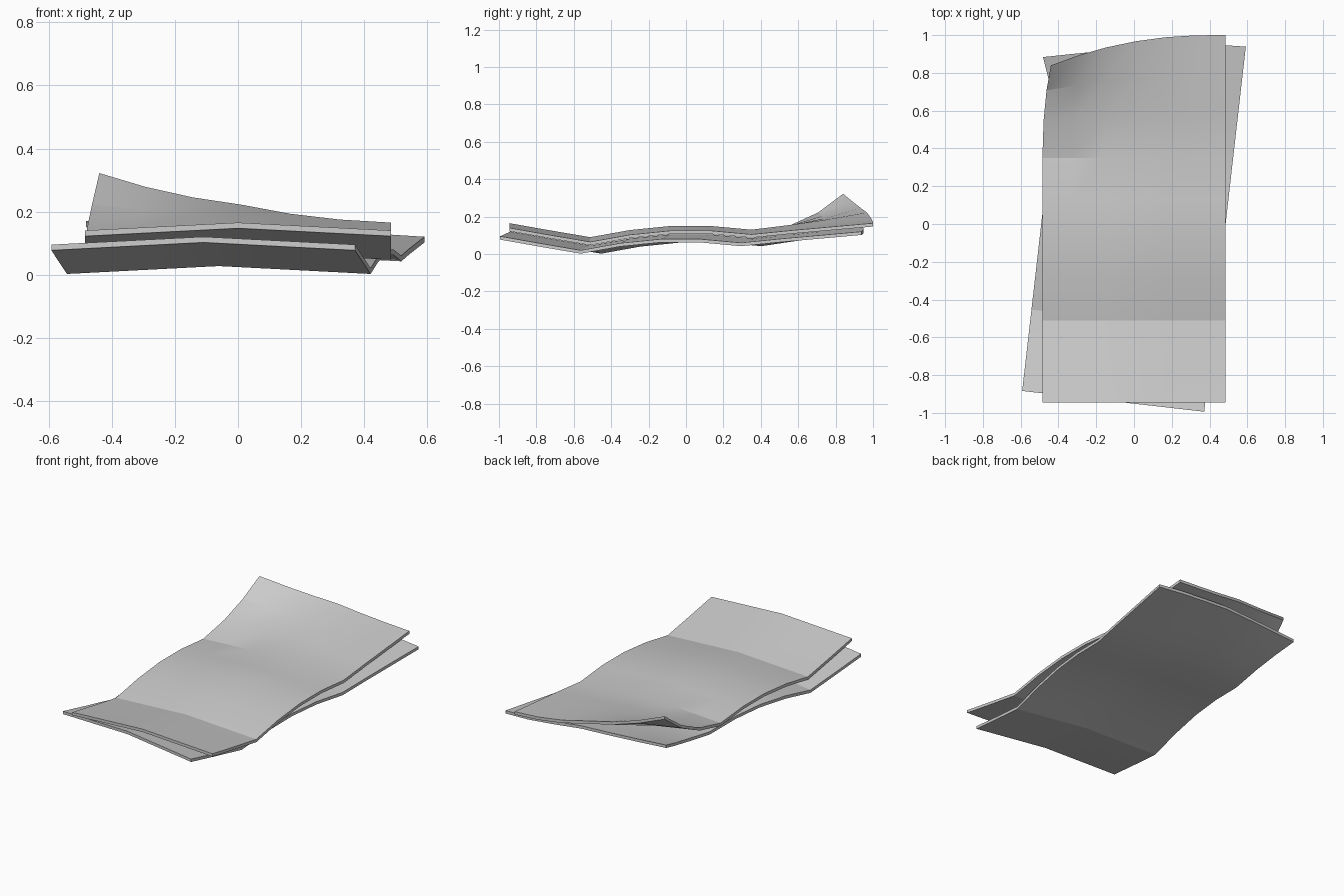
import bpy, bmesh, math
from mathutils import Matrix, Vector

if "Cube" in bpy.data.objects:
    bpy.data.objects.remove(bpy.data.objects["Cube"])

WIDTH, THICK, COLS = 0.485, 0.018, 6
# lengthwise wave of the sheet: (y, height of the side edges)
WAVE = [(-0.945, .14), (-.73, .102), (-.512, .065), (-.3, .103), (-.08, .125),
        (.13, .125), (.35, .105), (.57, .127), (.785, .146), (1.0, .165)]
MID = Vector((0, 0.0275, 0))


def make_sheet(name, angle, drop, curl, power):
    """Wavy sheet with a ridge along its middle and a curled back-left corner."""
    bm = bmesh.new()
    turn = Matrix.Rotation(angle, 4, 'Z')
    curl = Vector(curl)
    layers = []
    for low in (0, THICK):
        rows = []
        for y, z in WAVE:
            row = []
            for i in range(COLS + 1):
                x = WIDTH * (2 * i / COLS - 1)
                p = Vector((x, y, z + 0.025 * (1 - abs(x) / WIDTH) - drop - low))
                p = turn @ (p - MID) + MID
                w = max(0, (0.4 - x) / 0.885) ** power * max(0, (y - 0.35) / 0.65) ** 1.8
                row.append(bm.verts.new(p + curl * w))
            rows.append(row)
        layers.append(rows)
    top, bottom = layers
    n = len(WAVE)
    # upper and lower surfaces
    for g in layers:
        for j in range(n - 1):
            for i in range(COLS):
                bm.faces.new((g[j][i], g[j][i + 1], g[j + 1][i + 1], g[j + 1][i]))
    # rim
    ring = ([(0, i) for i in range(COLS)] + [(j, COLS) for j in range(n - 1)]
            + [(n - 1, i) for i in range(COLS, 0, -1)] + [(j, 0) for j in range(n - 1, 0, -1)])
    for (a, b), (c, d) in zip(ring, ring[1:] + ring[:1]):
        bm.faces.new((top[a][b], bottom[a][b], bottom[c][d], top[c][d]))
    bmesh.ops.recalc_face_normals(bm, faces=bm.faces)
    mesh = bpy.data.meshes.new(name)
    bm.to_mesh(mesh)
    bm.free()
    ob = bpy.data.objects.new(name, mesh)
    bpy.context.collection.objects.link(ob)
    bpy.ops.object.select_all(action='DESELECT')
    ob.select_set(True)
    bpy.context.view_layer.objects.active = ob
    bpy.ops.object.shade_smooth_by_angle(angle=math.radians(14))
    return ob


make_sheet("upper_sheet", 0, 0, (0.045, -0.16, 0.157), 2)
make_sheet("lower_sheet", math.radians(-6.5), 0.045, (-0.11, -0.165, 0.05), 1.3)
